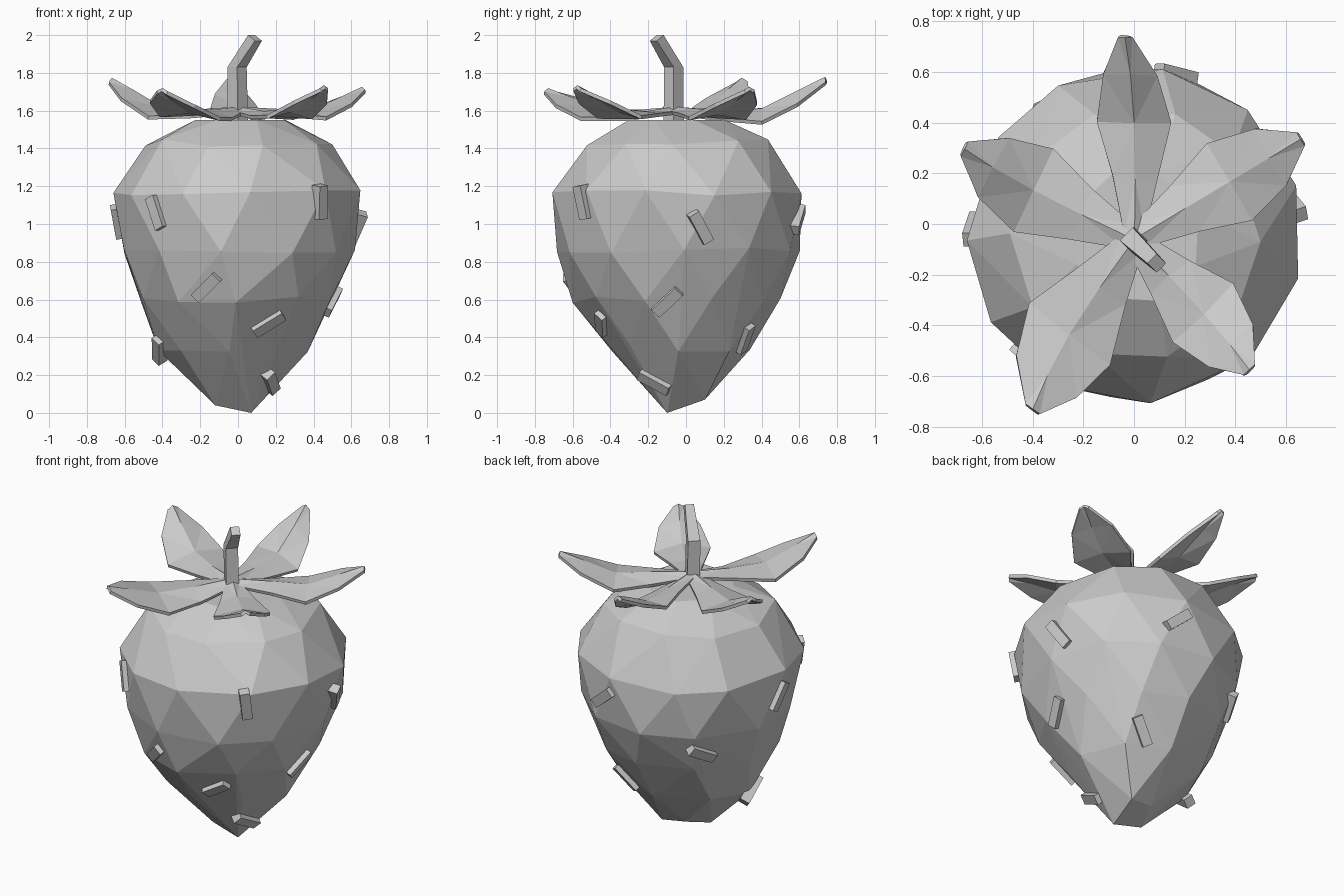
import bpy, bmesh, math, random
from mathutils import Vector, Matrix
from mathutils.bvhtree import BVHTree

random.seed(4)
cube = bpy.data.objects.get("Cube")
if cube:
    bpy.data.objects.remove(cube, do_unlink=True)

grey = bpy.data.materials.new("plain_grey")
grey.use_nodes = True
COLOUR = (0.6, 0.6, 0.6, 1)
grey.diffuse_color = COLOUR
grey.node_tree.nodes["Principled BSDF"].inputs["Base Color"].default_value = COLOUR


def make(name, bm):
    bmesh.ops.recalc_face_normals(bm, faces=bm.faces)
    mesh = bpy.data.meshes.new(name)
    bm.to_mesh(mesh)
    bm.free()
    mesh.materials.append(grey)
    obj = bpy.data.objects.new(name, mesh)
    bpy.context.collection.objects.link(obj)
    return obj


# Fruit body: faceted hull around staggered, slightly uneven rings
# each ring: height, x min, x max, y min, y max, sides
rings = [
    (0.34, -0.42, 0.37, -0.39, 0.34, 8),
    (0.60, -0.53, 0.51, -0.60, 0.50, 10),
    (0.86, -0.62, 0.62, -0.69, 0.61, 11),
    (1.16, -0.66, 0.67, -0.71, 0.62, 11),
    (1.43, -0.49, 0.50, -0.54, 0.46, 10),
    (1.55, -0.25, 0.27, -0.32, 0.22, 8),
]
bm = bmesh.new()
for tip in ((0.07, -0.10, 0), (-0.12, -0.08, 0.04), (0.10, 0.10, 0.07), (-0.06, 0.08, 0.09)):
    bm.verts.new(tip)
for i, (z, x0, x1, y0, y1, n) in enumerate(rings):
    for k in range(n):
        a = math.tau * (k + 0.5 * (i % 2) + random.uniform(-0.1, 0.1)) / n
        j = 0.02 if z < 1.5 else 0
        bm.verts.new(((x0 + x1) / 2 + (x1 - x0) / 2 * math.cos(a),
                      (y0 + y1) / 2 + (y1 - y0) / 2 * math.sin(a),
                      z + random.uniform(-j, j)))
hull = bmesh.ops.convex_hull(bm, input=bm.verts)
loose = {g for g in hull["geom_interior"] + hull["geom_unused"]
         if isinstance(g, bmesh.types.BMVert)}
bmesh.ops.delete(bm, geom=list(loose), context="VERTS")
bmesh.ops.recalc_face_normals(bm, faces=bm.faces)
surface = BVHTree.FromBMesh(bm)
make("fruit_body", bm)

# Seeds: small blocks lying on the skin, each with position and tilt in degrees
seeds = [
    (-0.43, -0.52, 1.06, 113), (0.46, -0.57, 1.11, 97), (-0.18, -0.63, 0.65, 42),
    (0.18, -0.49, 0.44, 40), (0.52, -0.10, 0.58, 45), (-0.41, -0.06, 0.34, 45),
    (0.22, 0.36, 0.36, 120), (0.64, 0.08, 0.98, 122), (0.17, 0.62, 1.02, 40),
    (-0.65, -0.02, 1.01, 62), (-0.47, 0.45, 0.70, 150), (0.18, -0.17, 0.16, 145),
]
for x, y, z, tilt in seeds:
    spot, normal, _, _ = surface.find_nearest(Vector((x, y, z)))
    right = Vector((0, 0, 1)).cross(normal).normalized()
    up = normal.cross(right)
    turn = math.radians(tilt)
    along = right * math.cos(turn) + up * math.sin(turn)
    frame = Matrix((along, normal.cross(along), normal)).transposed().to_4x4()
    bm = bmesh.new()
    bmesh.ops.create_cube(bm, size=1, matrix=Matrix.Translation(spot) @ frame
                          @ Matrix.Diagonal((0.18, 0.06, 0.06, 1)))
    make("seed", bm)

# Leaves: strips with drooping edges that curl up towards the tip
# each row: distance along, width share, rib height, edge height
rows = [(0.02, 0.25, 0.06, 0.04), (0.30, 0.6, 0.045, 0.02), (0.58, 1.0, 0.055, 0.02),
        (0.82, 0.72, 0.15, 0.11), (1.0, 0.16, 0.22, 0.20)]
CROWN = Vector((0.0, -0.06, 1.55))


def leaf(name, degrees, length, half, lift, bend, roll):
    a = math.radians(degrees)
    out, side = Vector((math.cos(a), math.sin(a), 0)), Vector((-math.sin(a), math.cos(a), 0))
    bm = bmesh.new()
    strips = []
    for t, w, rib, edge in rows:
        strip = []
        for s in (-1, 0, 1):
            height = (rib if s == 0 else edge) * (lift if t > 0.5 else 1) + s * w * roll
            wobble = random.uniform(-0.008, 0.008) if 0.1 < t < 0.95 else 0
            strip.append(bm.verts.new(CROWN + out * (t * length + wobble)
                                      + side * (s * w * half + bend * t ** 3)
                                      + Vector((0, 0, height + wobble))))
        strips.append(strip)
    for low, high in zip(strips, strips[1:]):
        for k in range(2):
            bm.faces.new((low[k], low[k + 1], high[k + 1], high[k]))
    bmesh.ops.triangulate(bm, faces=bm.faces)
    obj = make(name, bm)
    thick = obj.modifiers.new("thickness", "SOLIDIFY")
    thick.thickness = 0.02
    thick.offset = 0


leaf("back_leaf", 89, 0.80, 0.145, 1.0, 0.05, 0.035)
leaf("back_left_leaf", 31, 0.77, 0.175, 0.76, 0.0, 0.0)
leaf("front_left_leaf", -46, 0.69, 0.165, 0.8, -0.03, 0.0)
leaf("front_right_leaf", -126, 0.78, 0.20, 0.73, 0.07, -0.015)
leaf("back_right_leaf", 155, 0.76, 0.18, 0.98, -0.04, -0.01)

# Stem: square bent stalk leaning to the front left
lean = Vector((1, -1, 0)).normalized()
across = Vector((1, 1, 0)).normalized()
path = [((0.0, -0.065, 1.52), 0.038, 0), ((-0.005, -0.065, 1.83), 0.036, 0),
        ((0.09, -0.155, 1.985), 0.026, -0.015)]
bm = bmesh.new()
loops = [[bm.verts.new(Vector(p) + lean * (u * r) + across * (v * r) + Vector((0, 0, u * dz)))
          for u, v in ((-1, -1), (1, -1), (1, 1), (-1, 1))] for p, r, dz in path]
for low, high in zip(loops, loops[1:]):
    for k in range(4):
        bm.faces.new((low[k], low[(k + 1) % 4], high[(k + 1) % 4], high[k]))
bm.faces.new(loops[0])
bm.faces.new(loops[-1])
make("stem", bm)
